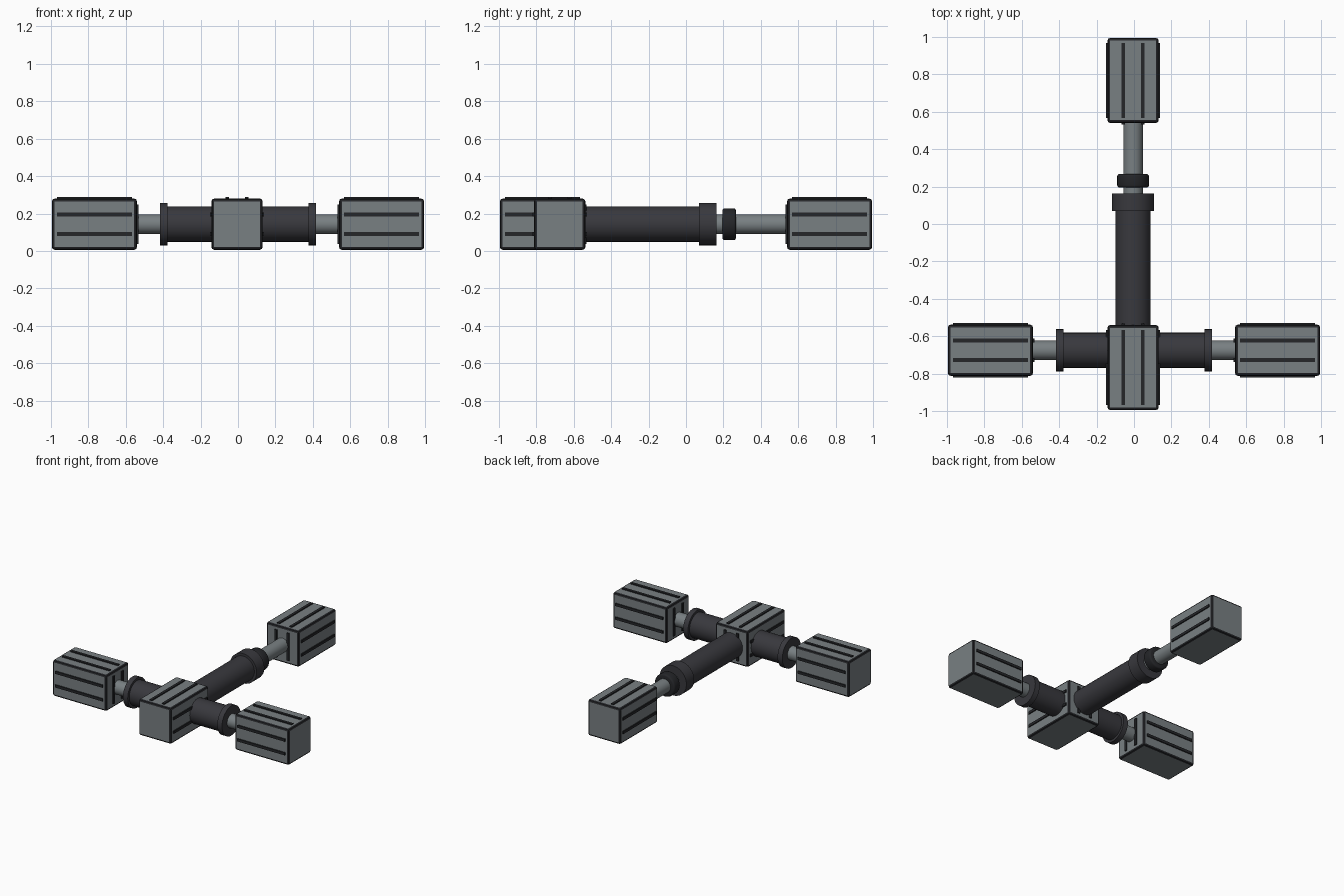
import bpy, bmesh, math
from mathutils import Matrix, Vector

if "Cube" in bpy.data.objects:
    bpy.data.objects.remove(bpy.data.objects["Cube"])


def material(name, rgb):
    m = bpy.data.materials.new(name)
    m.diffuse_color = (*rgb, 1)
    m.use_nodes = True
    m.node_tree.nodes["Principled BSDF"].inputs["Base Color"].default_value = m.diffuse_color
    return m


GREY = material("steel grey", (0.19, 0.215, 0.225))
DARK = material("charcoal", (0.04, 0.04, 0.047))
TRIM = material("black rubber", (0.018, 0.019, 0.022))

CX, CY, CZ = -0.005, -0.675, 0.143   # axes of the two arms
LENGTH, HALF = 0.455, 0.137          # block length and half width


def finish(name, bm, mats, matrix, smooth=False):
    me = bpy.data.meshes.new(name)
    bmesh.ops.recalc_face_normals(bm, faces=bm.faces)
    bm.to_mesh(me)
    bm.free()
    for m in mats:
        me.materials.append(m)
    ob = bpy.data.objects.new(name, me)
    bpy.context.collection.objects.link(ob)
    ob.matrix_world = matrix
    if smooth:
        bpy.ops.object.select_all(action='DESELECT')
        ob.select_set(True)
        bpy.context.view_layer.objects.active = ob
        bpy.ops.object.shade_smooth_by_angle(angle=math.radians(35))
    return ob


def add_box(bm, centre, size):
    bmesh.ops.create_cube(bm, size=1, matrix=Matrix.Translation(centre) @ Matrix.Diagonal((*size, 1)))


def block(name, matrix):
    """Block lying along local +X, inner end at x = 0, with dark rounded edges."""
    bm = bmesh.new()
    add_box(bm, (LENGTH / 2, 0, 0), (LENGTH, 2 * HALF, 2 * HALF))
    bmesh.ops.bevel(bm, geom=bm.edges[:], offset=0.015, segments=2, profile=0.5, affect='EDGES')
    for f in bm.faces:
        f.material_index = 0 if f.calc_area() > 0.04 else 1
    finish(name + "_block", bm, (GREY, TRIM), matrix)
    # raised grip strips on the top, both sides and the inner end
    bm = bmesh.new()
    for s in (-0.052, 0.052):
        add_box(bm, (LENGTH / 2, s, HALF), (0.4, 0.02, 0.016))
        for side in (-1, 1):
            add_box(bm, (LENGTH / 2, side * HALF, s), (0.4, 0.016, 0.02))
        add_box(bm, (0, s, 0), (0.016, 0.02, 0.21))
    finish(name + "_grip_strips", bm, (TRIM,), matrix)


def tube(name, matrix, x0, x1, radius, mat, sides=32, bevel=0):
    """Closed cylinder along local X."""
    bm = bmesh.new()
    turn = Matrix.Translation(((x0 + x1) / 2, 0, 0)) @ Matrix.Rotation(math.pi / 2, 4, 'Y')
    bmesh.ops.create_cone(bm, cap_ends=True, segments=sides, radius1=radius, radius2=radius,
                          depth=x1 - x0, matrix=turn)
    if bevel:
        rims = [e for e in bm.edges if any(len(f.verts) > 4 for f in e.link_faces)]
        bmesh.ops.bevel(bm, geom=rims, offset=bevel, segments=3, profile=0.5, affect='EDGES')
    finish(name, bm, (mat,), matrix, smooth=True)


def frame(x, y, degrees):
    return Matrix.Translation((x, y, CZ)) @ Matrix.Rotation(math.radians(degrees), 4, 'Z')


# end blocks and the central block
block("right", frame(0.54, CY, 0))
block("left", frame(-0.54, CY, 180))
block("rear", frame(CX, 0.54, 90))
block("front", frame(CX, -0.54, -90))

# short side arms
for name, angle in (("right", 0), ("left", 180)):
    m = frame(0, CY, angle)
    tube(name + "_sleeve", m, 0.10, 0.39, 0.094, DARK)
    tube(name + "_collar", m, 0.377, 0.417, 0.113, DARK)
    tube(name + "_rod", m, 0.40, 0.56, 0.052, GREY)

# long rear arm
m = frame(CX, 0, 90)
tube("rear_sleeve", m, -0.56, 0.09, 0.094, DARK)
tube("rear_collar", m, 0.07, 0.163, 0.113, DARK)
tube("rear_rod", m, 0.15, 0.56, 0.052, GREY)
tube("rear_lock_ring", m, 0.195, 0.267, 0.085, TRIM, bevel=0.012)
